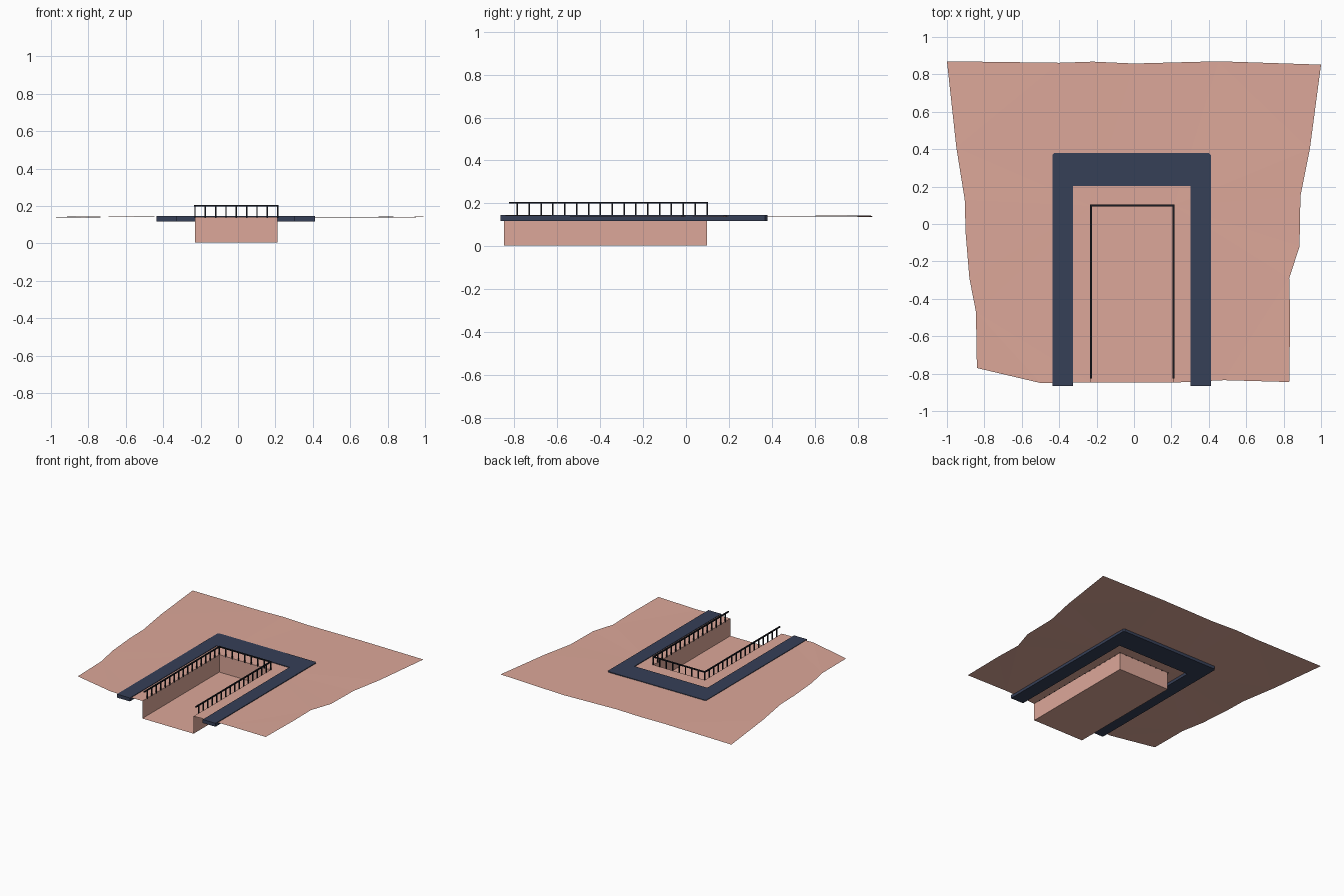
import bpy, bmesh, math

if "Cube" in bpy.data.objects:
    bpy.data.objects.remove(bpy.data.objects["Cube"])

def material(name, rgb):
    m = bpy.data.materials.new(name)
    m.diffuse_color = (*rgb, 1)
    m.use_nodes = True
    m.node_tree.nodes["Principled BSDF"].inputs["Base Color"].default_value = m.diffuse_color
    return m

EARTH = material("earth", (0.72, 0.39, 0.32))
PAVING = material("dark_paving", (0.037, 0.05, 0.095))
METAL = material("black_metal", (0.01, 0.011, 0.016))

def finish(bm, name, mat):
    me = bpy.data.meshes.new(name)
    bm.to_mesh(me)
    bm.free()
    me.materials.append(mat)
    ob = bpy.data.objects.new(name, me)
    bpy.context.collection.objects.link(ob)
    return ob

def add_box(bm, lo, hi):
    vs = bmesh.ops.create_cube(bm, size=1)["verts"]
    for v in vs:
        for i in range(3):
            v.co[i] = (lo[i] + hi[i]) / 2 + v.co[i] * (hi[i] - lo[i])

# Shared levels and the trench footprint
GROUND, FLOOR = 0.14, 0.004
XL, XR, YF, YB = -0.23, 0.212, -0.848, 0.098

# Ground sheet: irregular outline with a notch where the trench is cut
trench = [(XR, YF), (XR, YB), (XL, YB), (XL, YF)]
outline = [(-0.5, -0.85), (-0.84, -0.77), (-0.845, -0.47), (-0.88, -0.29),
           (-0.9, -0.05), (-0.905, 0.13), (-0.95, 0.41), (-1, 0.87),
           (-0.4, 0.862), (-0.22, 0.868), (0, 0.858), (0.45, 0.87), (1, 0.852),
           (0.94, 0.4), (0.89, 0.15), (0.885, -0.12), (0.83, -0.29),
           (0.835, -0.5), (0.83, -0.845), (0.48, -0.835)]
bm = bmesh.new()
rim = [bm.verts.new((x, y, GROUND)) for x, y in trench]
edge = [bm.verts.new((x, y, GROUND + 0.003 * math.sin(5 * x + 3 * y)))
        for x, y in outline]
sheet = bm.faces.new((rim + edge)[::-1])
sheet.normal_update()
if sheet.normal.z < 0:
    sheet.normal_flip()
bmesh.ops.triangulate(bm, faces=[sheet])

# Trench walls and floor, open at the front
base = [bm.verts.new((x, y, FLOOR)) for x, y in trench]
for i in range(3):
    bm.faces.new((rim[i], rim[i + 1], base[i + 1], base[i]))
bm.faces.new(base)
bmesh.ops.recalc_face_normals(bm, faces=bm.faces[:])
if sum(f.normal.z * f.calc_area() for f in bm.faces) < 0:
    bmesh.ops.reverse_faces(bm, faces=bm.faces[:])
finish(bm, "ground_and_trench", EARTH)

# U-shaped paved slab around the trench
path = [(-0.437, -0.865), (-0.325, -0.865), (-0.325, 0.202), (0.302, 0.202),
        (0.302, -0.865), (0.412, -0.865), (0.412, 0.368), (0.4, 0.38),
        (-0.425, 0.38), (-0.437, 0.368)]
bm = bmesh.new()
face = bm.faces.new([bm.verts.new((x, y, 0.118)) for x, y in path])
top = bmesh.ops.extrude_face_region(bm, geom=[face])["geom"]
for v in top:
    if isinstance(v, bmesh.types.BMVert):
        v.co.z = 0.145
bmesh.ops.recalc_face_normals(bm, faces=bm.faces[:])
finish(bm, "paved_path", PAVING)

# Railing: handrails on three sides and evenly spaced posts
TOP, R, P = 0.206, 0.005, 0.0035
bm = bmesh.new()
for x in (XL, XR):
    add_box(bm, (x - R, -0.825, TOP - 0.008), (x + R, YB + R, TOP))
add_box(bm, (XL, YB - R, TOP - 0.008), (XR, YB + R, TOP))
finish(bm, "handrail", METAL)

STEP = (XR - XL) / 8
spots = [(XL + i * STEP, YB) for i in range(9)]
spots += [(x, YB - i * STEP) for x in (XL, XR) for i in range(1, 17)]
bm = bmesh.new()
for x, y in spots:
    add_box(bm, (x - P, y - P, GROUND - 0.005), (x + P, y + P, TOP - 0.004))
finish(bm, "railing_posts", METAL)
